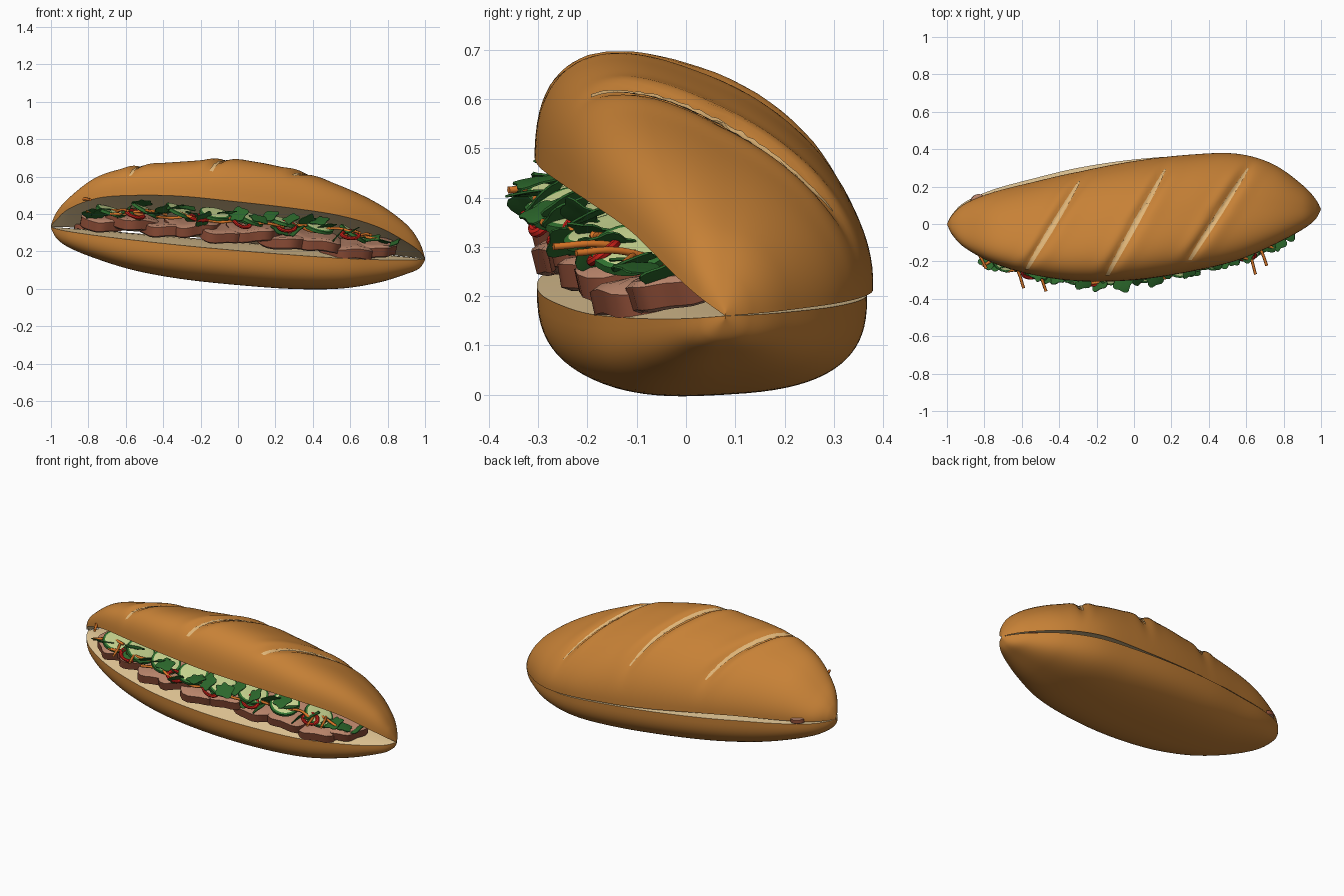
import bpy, bmesh, math, random
from mathutils import Vector, Matrix
from mathutils.bvhtree import BVHTree

if "Cube" in bpy.data.objects:
    bpy.data.objects.remove(bpy.data.objects["Cube"])

random.seed(11)


def material(name, rgb):
    m = bpy.data.materials.new(name)
    m.diffuse_color = (*rgb, 1)
    m.use_nodes = True
    m.node_tree.nodes["Principled BSDF"].inputs["Base Color"].default_value = m.diffuse_color
    return m


CRUST = material("golden crust", (0.57, 0.22, 0.037))
CRUMB = material("cream crumb", (0.86, 0.64, 0.34))
SCORE = material("tan score", (0.74, 0.46, 0.185))
MEAT_SIDE = material("browned meat", (0.27, 0.075, 0.038))
MEAT_FACE = material("pink meat", (0.48, 0.23, 0.145))
FLESH = material("cucumber flesh", (0.58, 0.67, 0.28))
SKIN = material("cucumber skin", (0.03, 0.17, 0.03))
HERB = material("herb green", (0.025, 0.14, 0.025))
CARROT = material("carrot orange", (0.70, 0.18, 0.02))
CHILI = material("chili red", (0.62, 0.015, 0.01))

# Stations along the loaf: front edge, back edge, heights
X = [-1, -.97, -.9, -.75, -.55, -.3, 0, .3, .55, .75, .9, .97, 1]
FRONT = [0, -.06, -.13, -.21, -.27, -.305, -.3, -.255, -.195, -.11, -.03, .025, .08]
BACK = [0, .055, .12, .185, .24, .3, .345, .365, .36, .3, .2, .13, .08]
TOP = [.34, .41, .49, .6, .655, .68, .69, .635, .55, .455, .345, .25, .165]
LIP = [.335, .37, .43, .485, .5, .495, .465, .43, .39, .33, .25, .2, .16]
BOTTOM = [.325, .27, .22, .16, .1, .055, .023, .002, .004, .035, .08, .11, .155]
# Slashes as (front x, front y, back x, back y)
SLASHES = [(-.57, -.23, -.28, .25), (-.14, -.26, .18, .32), (.3, -.18, .62, .32)]


def spline(col, u):
    i = min(int(u), len(col) - 2)
    t = u - i
    p0, p1, p2, p3 = (col[min(max(i + k, 0), len(col) - 1)] for k in (-1, 0, 1, 2))
    return p1 + .5 * t * (p2 - p0 + t * (2*p0 - 5*p1 + 4*p2 - p3 + t * (3*(p1 - p2) + p3 - p0)))


def station(x):
    """Spline parameter at a given x."""
    lo, hi = 0, len(X) - 1
    for _ in range(30):
        mid = (lo + hi) / 2
        lo, hi = (mid, hi) if spline(X, mid) < x else (lo, mid)
    return lo


def seam(x):
    return .245 - .085 * x


def clamp(v):
    return max(0, min(1, v))


def power(v, n):
    return math.copysign(abs(v) ** (2 / n), v)


def slash_offset(x, y):
    total = 0
    for x0, y0, x1, y1 in SLASHES:
        d = x - (x0 + (x1 - x0) * (y - y0) / (y1 - y0))
        fade = clamp((y - y0 + .04) / .1) * clamp((y1 + .04 - y) / .1)
        total += fade * (.008 * math.exp(-((d + .055) / .035) ** 2)
                         + .004 * math.exp(-((d - .07) / .04) ** 2)
                         - .022 * math.exp(-(d / .026) ** 2))
    return total


ARC, FLAT = 40, 10


def cut_face(x, yf, yb, zf, zb, rise):
    """Crumb side of a bun half, from the back edge to the front edge."""
    return [Vector((x, yb + (yf - yb) * k, zb + (zf - zb) * k + rise * math.sin(math.pi * k)))
            for k in (i / FLAT for i in range(1, FLAT))]


def top_section(u):
    x, yf = spline(X, u), spline(FRONT, u)
    w = (spline(BACK, u) - yf) / .66
    yb = spline(BACK, u) + w * (.026 - .05 * clamp(.7 - x))
    zf, zt = spline(LIP, u), spline(TOP, u)
    zb = seam(x) + w * (.02 * clamp(.3 - 1.5 * x) + .01 * clamp(2 * x))
    q = 2.6 / 1.6
    my, mz, a, az = (yf + yb) / 2, (zf + zb) / 2, (yb - yf) / 2, (zf - zb) / 2
    h = max(0, max(0, zt - mz) ** q - abs(az) ** q) ** (1 / q)
    pts = []
    for i in range(ARC + 1):
        t = math.pi * i / ARC
        n = 2.6 if i < ARC / 2 else 2.2
        c, s = power(math.cos(t), n), power(math.sin(t), n)
        p = Vector((x, my - a * c + .04 * h * s, mz + az * c + h * s))
        r = p - Vector((x, my, mz))
        if r.length > .05:
            p += r.normalized() * slash_offset(p.x, p.y) * s
        pts.append(p)
    return pts + cut_face(x, yf, yb, zf, zb, .02 * w)


def bottom_section(u):
    x, yf, yb = spline(X, u), spline(FRONT, u), spline(BACK, u)
    yf += .008 * (yb - yf)
    w = (yb - yf) / .66
    zb, zf = seam(x) - .004 * w, seam(x) - .042 * w
    my, mz, a, az = (yf + yb) / 2, (zf + zb) / 2, (yb - yf) / 2, (zf - zb) / 2
    h = max(0, mz - spline(BOTTOM, u))
    pts = []
    for i in range(ARC + 1):
        t = math.pi * i / ARC
        c, s = power(math.cos(t), 2.8), power(math.sin(t), 2.8)
        pts.append(Vector((x, my - a * c, mz + az * c - h * s)))
    return pts + cut_face(x, yf, yb, zf, zb, .027 * w)


def finish(name, bm, mats, smooth=40):
    bmesh.ops.recalc_face_normals(bm, faces=bm.faces)
    me = bpy.data.meshes.new(name)
    bm.to_mesh(me)
    bm.free()
    for m in mats:
        me.materials.append(m)
    ob = bpy.data.objects.new(name, me)
    bpy.context.collection.objects.link(ob)
    bpy.ops.object.select_all(action='DESELECT')
    ob.select_set(True)
    bpy.context.view_layer.objects.active = ob
    bpy.ops.object.shade_smooth_by_angle(angle=math.radians(smooth))
    return ob


def loft(name, section, steps=160):
    bm = bmesh.new()
    rings = [[bm.verts.new(p) for p in section((len(X) - 1) * i / steps)] for i in range(steps + 1)]
    n = len(rings[0])
    for r, s in zip(rings, rings[1:]):
        for j in range(n):
            f = bm.faces.new((r[j], r[(j + 1) % n], s[(j + 1) % n], s[j]))
            f.material_index = int(j >= ARC)
    bm.faces.new(rings[0])
    bm.faces.new(rings[-1])
    bmesh.ops.remove_doubles(bm, verts=bm.verts, dist=.0008)
    return finish(name, bm, (CRUST, CRUMB), 50)


# Bread
loft("bottom_bun", bottom_section)
top = loft("top_bun", top_section)

# Tan strips in the slashes, draped on the crust
tree = BVHTree.FromPolygons([v.co for v in top.data.vertices], [p.vertices[:] for p in top.data.polygons])
for x0, y0, x1, y1 in SLASHES:
    bm, rows = bmesh.new(), []
    for i in range(41):
        k = -.02 + .97 * i / 40
        width = .02 * math.sin(math.pi * (.08 + .9 * i / 40)) ** .5
        row = []
        for j in range(-2, 3):
            hit = tree.ray_cast(Vector((x0 + (x1 - x0) * k + width * j / 2 + .004, y0 + (y1 - y0) * k, 2)), Vector((0, 0, -1)))
            row.append(bm.verts.new(hit[0] + hit[1] * .005) if hit[0] else None)
        if all(row):
            rows.append(row)
    for r, s in zip(rows, rows[1:]):
        for j in range(4):
            bm.faces.new((r[j], r[j + 1], s[j + 1], s[j]))
    finish("slash_strip", bm, (SCORE,))


def slice_part(name, radius, thick, pos, rot, face, side, rim=False, bend=0, n=20):
    """Flat slice: concentric rings on both faces, radius(angle) as outline."""
    bm = bmesh.new()
    mw = Matrix.Translation(pos) @ rot
    loops = []
    for frac, z in [(.02, .5), (.5, .5), (.86, .5), (1, .36), (1, -.36), (.86, -.5), (.5, -.5), (.02, -.5)]:
        ring = []
        for i in range(n):
            a = math.tau * i / n
            px, py = (Vector((math.cos(a), math.sin(a))) * radius(a) * frac)
            ring.append(bm.verts.new(mw @ Vector((px, py, z * thick + bend * math.sin(px * 22)))))
        loops.append(ring)
    for k, (r, s) in enumerate(zip(loops, loops[1:])):
        for i in range(n):
            f = bm.faces.new((r[i], r[(i + 1) % n], s[(i + 1) % n], s[i]))
            f.material_index = int(k == 3 or (rim and k in (2, 4)))
    bm.faces.new(loops[0])
    bm.faces.new(loops[-1])
    finish(name, bm, (face, side), 35)


def euler(x, y, z):
    return Matrix.Rotation(z, 4, 'Z') @ Matrix.Rotation(y, 4, 'Y') @ Matrix.Rotation(x, 4, 'X')


def edge(x):
    u = station(x)
    return spline(FRONT, u), spline(LIP, u)


rnd = random.uniform

# Meat slices overlapping along the opening
for i in range(10):
    x = -.73 + i * .163
    yf, lip = edge(x)
    p, q = rnd(0, 6), rnd(0, 6)
    size = .14 if abs(x) < .7 else .105
    slice_part("meat_slice", lambda a: size * (1 + .1 * math.sin(2*a + p) + .07 * math.sin(5*a + q)), .068,
               Vector((x, yf + size - .002, seam(x) + .05 + .022 * (i % 2) - .035 * clamp(x * 1.6))),
               euler(rnd(.15, .28), .12 + rnd(-.04, .18), 0), MEAT_FACE, MEAT_SIDE, bend=.011, n=28)
slice_part("meat_scrap", lambda a: .045, .03, Vector((-.83, .115, .33)), euler(0, .1, 0), MEAT_FACE, MEAT_SIDE)

# Cucumber slices leaning under the lip
for i in range(8):
    x = -.68 + i * .185
    yf, lip = edge(x)
    slice_part("cucumber_slice", lambda a: .083, .022, Vector((x, yf + .06, lip - .08)),
               euler(rnd(.05, .35), rnd(.3, .65), rnd(-.2, .2)), FLESH, SKIN, rim=True, bend=.004, n=24)

# Herb leaves
for i in range(30):
    x = -.78 + i * .055
    yf, lip = edge(x)
    k = rnd(.45, .82)
    slice_part("herb_leaf", lambda a: .048 * (1 + .16 * math.cos(5 * a) + .3 * math.cos(a)), .006,
               Vector((x, yf + rnd(.0, .05), seam(x) * (1 - k) + lip * k)),
               euler(rnd(-.1, .8), rnd(-.4, .8), rnd(0, 6)), HERB, HERB, bend=.012, n=30)

# Chili rings
for x in (-.55, -.21, .02, .26, .6):
    yf, lip = edge(x)
    bpy.ops.mesh.primitive_torus_add(major_radius=.036, minor_radius=.01, major_segments=24, minor_segments=8,
                                     location=(x, yf + .01, seam(x) * .48 + lip * .52),
                                     rotation=(rnd(.3, .9), rnd(-.1, .5), 0))
    ob = bpy.context.object
    ob.name = "chili_ring"
    ob.scale = (1.25, .9, 1)
    ob.data.materials.append(CHILI)
    bpy.ops.object.shade_smooth_by_angle()


def carrot(points):
    cu = bpy.data.curves.new("carrot_strip", 'CURVE')
    cu.dimensions, cu.bevel_depth, cu.bevel_resolution, cu.use_fill_caps = '3D', .008, 1, True
    sp = cu.splines.new('BEZIER')
    sp.bezier_points.add(len(points) - 1)
    for b, p in zip(sp.bezier_points, points):
        b.co = p
        b.handle_left_type = b.handle_right_type = 'AUTO'
    cu.materials.append(CARROT)
    bpy.context.collection.objects.link(bpy.data.objects.new("carrot_strip", cu))


# Carrot strips lying along the filling, then a few poking out
for i in range(12):
    x = -.72 + i * .125
    yf, lip = edge(x)
    z = seam(x) * .45 + lip * .55
    carrot([(x + dx, yf + rnd(-.01, .05), z - .08 * dx + rnd(-.02, .02)) for dx in (-.09, 0, .09)])
for x, out in ((-.62, .09), (-.5, .08), (.62, .1), (.68, .08), (-.82, .06)):
    yf, lip = edge(x)
    z = (lip + .01 if x < -.8 else seam(x) * .4 + lip * .6)
    carrot([(x - .06, yf + .1, z - .02), (x, yf, z + .005), (x + .03, yf - out, z)])
